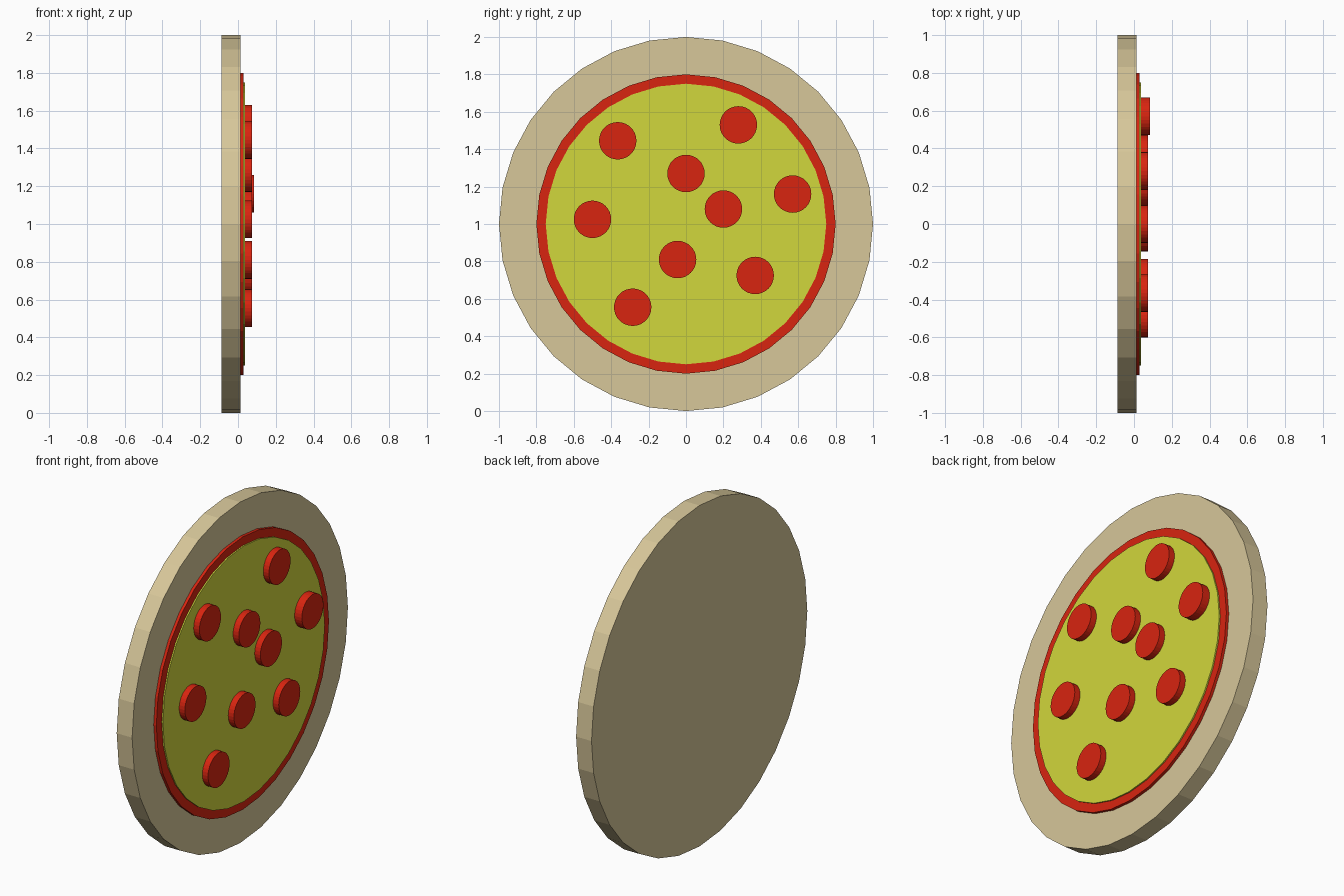
import bpy
import math
from mathutils import Matrix

cube = bpy.data.objects.get("Cube")
if cube:
    bpy.data.objects.remove(cube, do_unlink=True)


def material(name, rgb):
    mat = bpy.data.materials.new(name)
    mat.use_nodes = True
    colour = (*rgb, 1.0)
    mat.diffuse_color = colour
    mat.node_tree.nodes["Principled BSDF"].inputs["Base Color"].default_value = colour
    return mat


dough = material("dough tan", (0.68, 0.57, 0.32))
red = material("tomato red", (0.69, 0.018, 0.005))
yellow = material("cheese yellow", (0.64, 0.68, 0.045))


def disc(name, radius, x0, x1, mat, y=0.0, z=1.0):
    """Flat-faced disc whose axis runs along x, from x0 to x1."""
    bpy.ops.mesh.primitive_cylinder_add(vertices=32, radius=radius, depth=x1 - x0)
    obj = bpy.context.object
    obj.name = name
    obj.data.transform(Matrix.Rotation(math.pi / 2, 4, "Y"))
    obj.location = ((x0 + x1) / 2, y, z)
    obj.data.materials.append(mat)
    return obj


# Base layers
disc("crust", 1.0, -0.087, 0.013, dough)
disc("sauce", 0.8, 0.0, 0.03, red)
disc("cheese", 0.75, 0.01, 0.038, yellow)

# Round toppings as (y, z) centres
toppings = [(-0.365, 1.445), (0.28, 1.53), (0, 1.27), (0.2, 1.08), (-0.5, 1.025),
            (-0.045, 0.81), (0.37, 0.725), (-0.285, 0.555)]
for i, (y, z) in enumerate(toppings):
    disc(f"topping_{i + 1}", 0.1, 0.03, 0.075, red, y, z)

# One topping sits slightly prouder than the rest
disc("raised_topping", 0.1, 0.03, 0.085, red, 0.57, 1.16)
